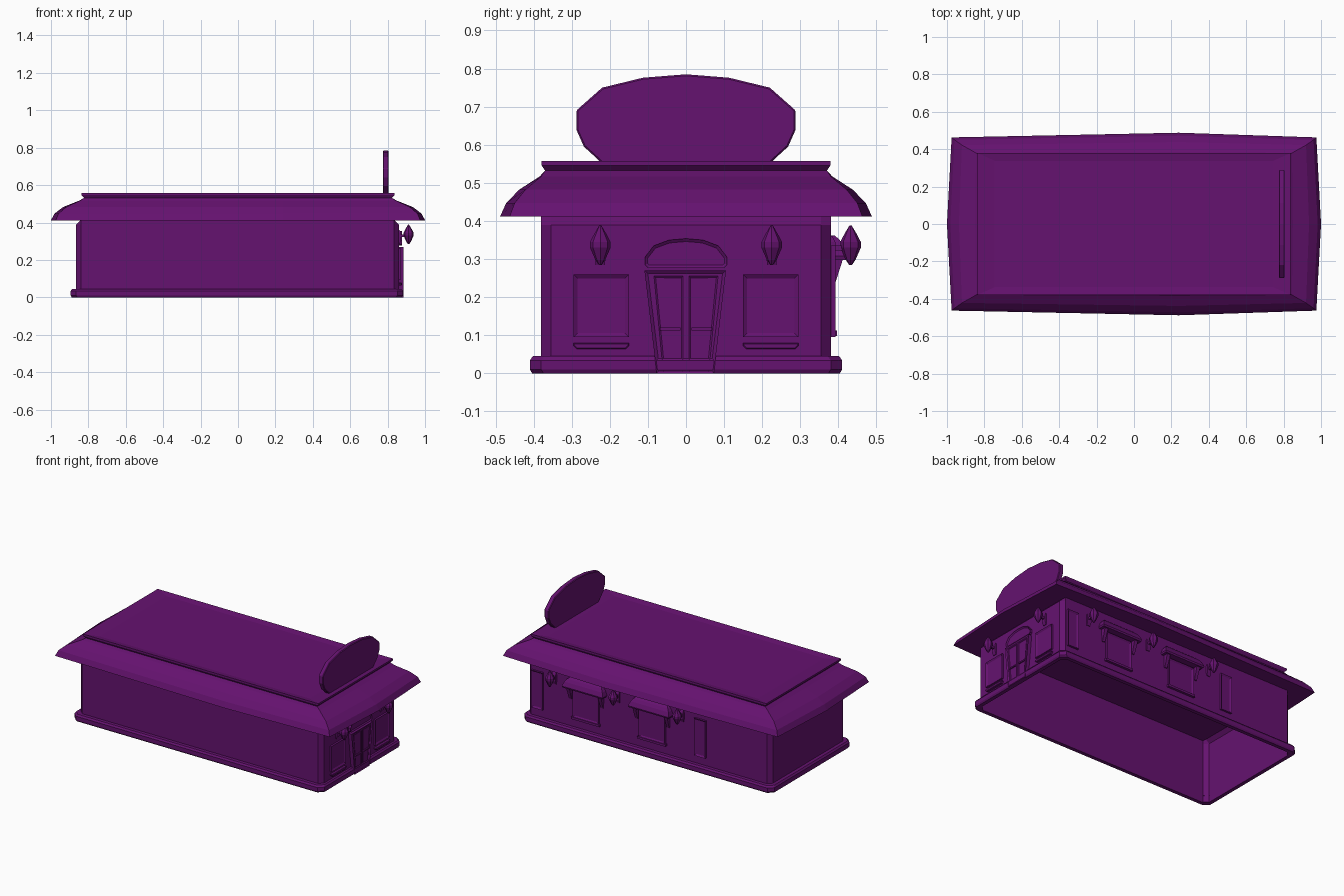
import bpy, bmesh, math

if "Cube" in bpy.data.objects:
    bpy.data.objects.remove(bpy.data.objects["Cube"])

mat = bpy.data.materials.new("purple")
mat.diffuse_color = (0.13, 0.006, 0.16, 1)
mat.use_nodes = True
mat.node_tree.nodes["Principled BSDF"].inputs["Base Color"].default_value = mat.diffuse_color
BASE = {"right": 0.86, "back": 0.38}   # wall plane distance


def place(wall, u, d, z):
    """Wall coordinates: u along the wall, d outward from it, z up."""
    d += BASE[wall]
    return (d, u, z) if wall == "right" else (u, d, z)


def finish(name, bm):
    me = bpy.data.meshes.new(name)
    bm.to_mesh(me)
    bm.free()
    me.materials.append(mat)
    ob = bpy.data.objects.new(name, me)
    bpy.context.collection.objects.link(ob)
    return ob


def loft(name, loops, caps=(True, True)):
    bm = bmesh.new()
    rows = [[bm.verts.new(p) for p in loop] for loop in loops]
    n = len(rows[0])
    for a, b in zip(rows, rows[1:]):
        for i in range(n):
            j = (i + 1) % n
            bm.faces.new((a[i], a[j], b[j], b[i]))
    if caps[0]:
        bm.faces.new(rows[0][::-1])
    if caps[1]:
        bm.faces.new(rows[-1])
    bmesh.ops.recalc_face_normals(bm, faces=bm.faces[:])
    return finish(name, bm)


def panel(name, wall, pts, d1, inset=0, depth=0, d0=-0.005):
    """Extruded outline on a wall, with an inset front face pushed by depth."""
    bm = bmesh.new()
    a = [bm.verts.new(place(wall, u, d0, z)) for u, z in pts]
    b = [bm.verts.new(place(wall, u, d1, z)) for u, z in pts]
    n = len(pts)
    for i in range(n):
        j = (i + 1) % n
        bm.faces.new((a[i], a[j], b[j], b[i]))
    bm.faces.new(a[::-1])
    front = bm.faces.new(b)
    bmesh.ops.recalc_face_normals(bm, faces=bm.faces[:])
    if inset:
        bmesh.ops.inset_individual(bm, faces=[front], thickness=inset)
        if depth:
            k = 0 if wall == "right" else 1
            for v in front.verts:
                v.co[k] += depth
    return finish(name, bm)


def rect(u0, u1, z0, z1):
    return [(u0, z0), (u1, z0), (u1, z1), (u0, z1)]


def octagon(x0, x1, hy, c, z):
    return [(x0 + c, -hy, z), (x1 - c, -hy, z), (x1, -hy + c, z), (x1, hy - c, z),
            (x1 - c, hy, z), (x0 + c, hy, z), (x0, hy - c, z), (x0, -hy + c, z)]


def roof_loop(hx, hy, b, z):
    return [(-hx, -hy, z), (0.24, -hy - b, z), (hx, -hy, z), (hx + b, 0, z),
            (hx, hy, z), (0.24, hy + b, z), (-hx, hy, z), (-hx - b, 0, z)]


def wall_block(name, wall, c, rows):
    """Stacked rectangles against a wall: rows of (z, half width, depth)."""
    loops = [[place(wall, c - w, -0.003, z), place(wall, c - w, d, z),
              place(wall, c + w, d, z), place(wall, c + w, -0.003, z)] for z, w, d in rows]
    return loft(name, loops)


# Walls: open underneath, chamfered corners, end walls leaning in at the top
top = [(max(-0.842, min(0.838, x)), y, 0.412) for x, y, z in octagon(-0.865, 0.86, 0.38, 0.025, 0)]
loft("walls", [octagon(-0.865, 0.86, 0.38, 0.025, 0.0),
               octagon(-0.865, 0.86, 0.38, 0.025, 0.39), top], (False, False))

# Plinth ring
loft("plinth", [octagon(-0.895 + i, 0.882 - i, 0.41 - i, 0.03, z) for i, z in
                [(0.03, 0.0), (0.006, 0.0), (0, 0.01), (0, 0.034), (0.008, 0.045), (0.03, 0.045)]],
     (False, False))

# Roof: flared eaves, neck, rim and shallow dished top
loft("roof", [roof_loop(*r) for r in [
    (0.975, 0.463, 0.025, 0.412), (0.96, 0.45, 0.022, 0.447), (0.92, 0.422, 0.016, 0.482),
    (0.845, 0.38, 0.004, 0.517), (0.822, 0.37, 0, 0.532), (0.836, 0.379, 0, 0.546),
    (0.836, 0.379, 0, 0.557), (0.745, 0.338, 0, 0.55)]])

# Rooftop sign board
half = [(0.215, 0.545), (0.235, 0.565), (0.268, 0.595), (0.288, 0.64), (0.288, 0.69),
        (0.22, 0.75), (0.113, 0.776)]
outline = half + [(0, 0.785)] + [(-u, z) for u, z in reversed(half)]
sign = panel("sign_board", "right", outline, -0.055, d0=-0.086)
bev = sign.modifiers.new("bevel", "BEVEL")
bev.width = 0.004
bev.segments = 1

# Double door with tapered frame
panel("door_frame", "right", [(-0.077, 0), (0.073, 0), (0.105, 0.27), (-0.109, 0.27)],
      0.024, 0.012, -0.006)
for s, side in ((-1, "left"), (1, "right")):
    panel("door_leaf_" + side, "right",
          [(s * 0.008, 0.004), (s * 0.06, 0.004), (s * 0.084, 0.255), (s * 0.008, 0.255)],
          0.021, 0.006, -0.003)
    panel("door_handle_" + side, "right", rect(*sorted((s * 0.015, s * 0.068)), 0.112, 0.12), 0.026)

# Arched transom above the door
arc = [(0.1, 0.277), (0.108, 0.285), (0.108, 0.305), (0.085, 0.335), (0.045, 0.35)]
panel("transom", "right", arc + [(0, 0.354)] + [(-u, z) for u, z in reversed(arc)],
      0.016, 0.008, -0.006)


def window(name, wall, c, w, z0, z1):
    panel(name, wall, rect(c - w, c + w, z0, z1), 0.012, 0.015, -0.007)


def lamp(wall, c, tag):
    # Faceted lantern on a bracket
    loops = []
    for z, r in [(0.285, 0.004), (0.298, 0.013), (0.33, 0.027), (0.345, 0.027),
                 (0.366, 0.016), (0.388, 0.003)]:
        loops.append([place(wall, c + r * math.cos(i * math.pi / 4),
                            0.052 + r * math.sin(i * math.pi / 4), z) for i in range(8)])
    loft("lantern_" + tag, loops)
    panel("lantern_arm_" + tag, wall, rect(c - 0.007, c + 0.007, 0.322, 0.336), 0.05)
    wall_block("lantern_mount_" + tag, wall, c,
               [(0.285, 0.012, 0.004), (0.305, 0.014, 0.012), (0.345, 0.014, 0.012), (0.36, 0.01, 0.004)])


# End wall windows, sills and lamps
for s, side in ((-1, "a"), (1, "b")):
    window("end_window_" + side, "right", s * 0.2225, 0.0725, 0.095, 0.26)
    c = s * 0.2225
    panel("end_sill_" + side, "right",
          [(c - 0.064, 0.064), (c + 0.064, 0.064), (c + 0.073, 0.073), (c + 0.073, 0.079),
           (c - 0.073, 0.079), (c - 0.073, 0.073)], 0.014, 0.003, 0.002)
    lamp("right", s * 0.225, "end_" + side)

# Back wall: narrow panels, lamps, awning windows
for i, c in enumerate((0.785, -0.37)):
    window("narrow_window_%d" % i, "back", c, 0.04, 0.095, 0.335)
for i, c in enumerate((0.665, 0.215, -0.24)):
    lamp("back", c, "back_%d" % i)
for i, c in enumerate((0.44, -0.03)):
    window("back_window_%d" % i, "back", c, 0.093, 0.11, 0.29)
    panel("back_sill_%d" % i, "back", rect(c - 0.1, c + 0.1, 0.098, 0.112), 0.016)
    wall_block("awning_%d" % i, "back", c,
               [(0.298, 0.142, 0.042), (0.308, 0.145, 0.045), (0.335, 0.135, 0.034),
                (0.352, 0.122, 0.022), (0.362, 0.11, 0.01)])
    for s in (-1, 1):
        wall_block("awning_bracket_%d" % i, "back", c + s * 0.112,
                   [(0.22, 0.009, 0.006), (0.25, 0.01, 0.016), (0.3, 0.012, 0.032)])
